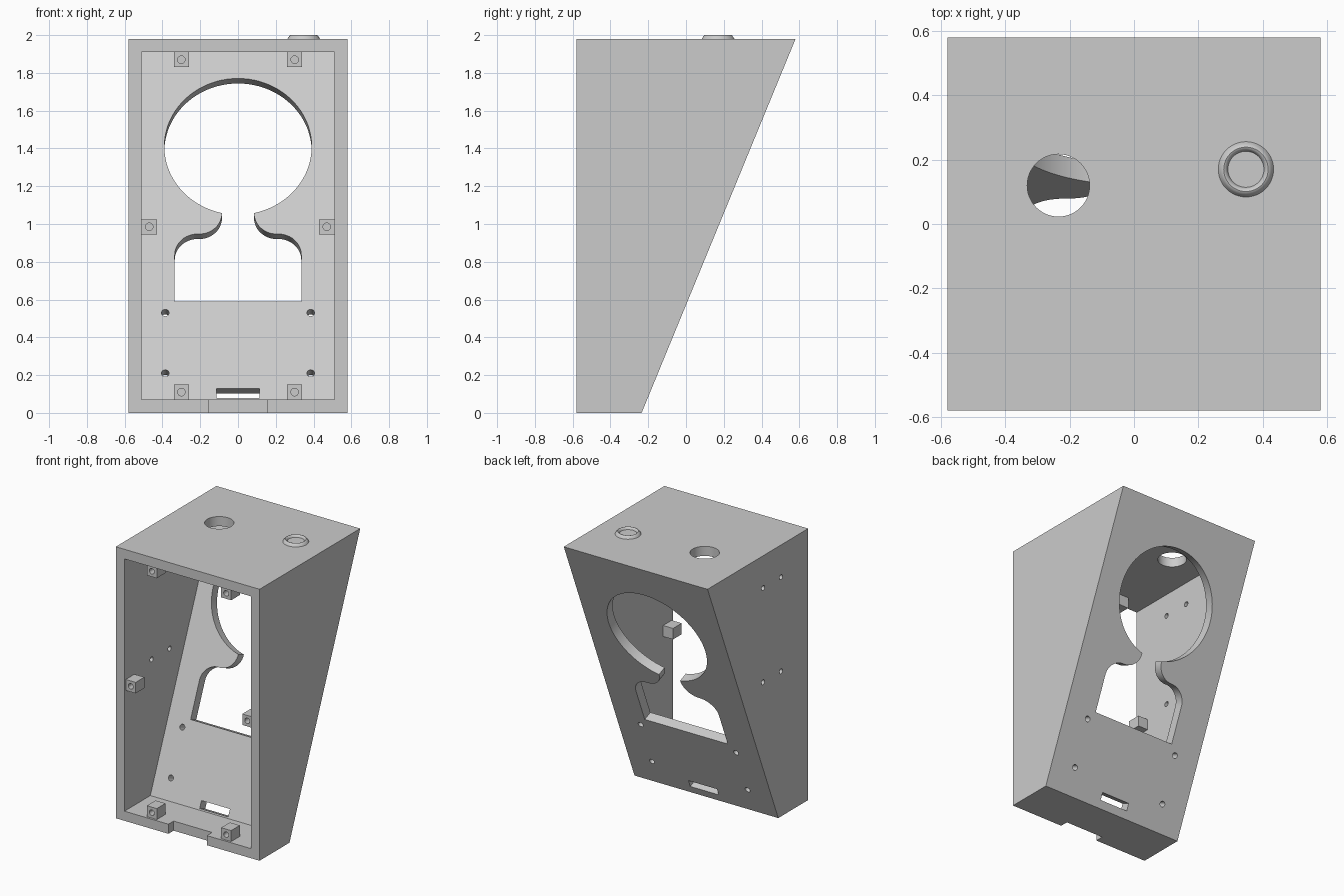
import bpy, math
from math import cos, sin, pi
from mathutils import Vector

cube = bpy.data.objects.get("Cube")
if cube:
    bpy.data.objects.remove(cube, do_unlink=True)

grey = bpy.data.materials.new("plain grey")
grey.use_nodes = True
grey.diffuse_color = (0.6, 0.6, 0.6, 1)
grey.node_tree.nodes["Principled BSDF"].inputs["Base Color"].default_value = (0.6, 0.6, 0.6, 1)

X, Y, Z = Vector((1, 0, 0)), Vector((0, 1, 0)), Vector((0, 0, 1))
HALF, TOP, WALL, FOOT = 0.58, 1.98, 0.07, -0.235
INNER = HALF - WALL
tilt = math.atan2(HALF - FOOT, TOP)
UP = Vector((0, sin(tilt), cos(tilt)))       # up along the sloping panel
OUT = Vector((0, cos(tilt), -sin(tilt)))     # panel's outward normal
BASE = Vector((0, FOOT, 0))


def add_mesh(name, verts, faces):
    mesh = bpy.data.meshes.new(name)
    mesh.from_pydata(verts, [], faces)
    mesh.materials.append(grey)
    obj = bpy.data.objects.new(name, mesh)
    bpy.context.collection.objects.link(obj)
    return obj


def prism(name, outline, origin, u, v, w, near, far):
    """Extrude a 2D outline in the u, v plane from near to far along w."""
    n = len(outline)
    area = sum(a[0] * b[1] - b[0] * a[1] for a, b in zip(outline, outline[1:] + outline[:1]))
    if area * u.cross(v).dot(w) < 0:
        outline = outline[::-1]
    verts = [origin + u * a + v * b + w * d for d in (near, far) for a, b in outline]
    faces = [list(range(n))[::-1], list(range(n, 2 * n))]
    faces += [(i, (i + 1) % n, n + (i + 1) % n, n + i) for i in range(n)]
    return add_mesh(name, verts, faces)


def arc(cx, cy, r, start, end, steps):
    angles = [start + (end - start) * i / steps for i in range(steps + 1)]
    return [(cx + r * cos(a), cy + r * sin(a)) for a in angles]


def circle(cx, cy, r, steps=24):
    return arc(cx, cy, r, 0, 2 * pi, steps)[:-1]


def rect(x0, x1, y0, y1):
    return [(x0, y0), (x1, y0), (x1, y1), (x0, y1)]


def cut(target, cutter):
    mod = target.modifiers.new("cut", "BOOLEAN")
    mod.operation, mod.solver, mod.object = "DIFFERENCE", "EXACT", cutter
    bpy.context.view_layer.objects.active = target
    bpy.ops.object.modifier_apply(modifier=mod.name)
    bpy.data.objects.remove(cutter, do_unlink=True)


def slope(z):
    """Height along the panel for a height z on its inner face."""
    return (z - WALL * sin(tilt)) / cos(tilt)


def panel_cut(outline):
    cut(housing, prism("cutter", outline, BASE, X, UP, OUT, -0.12, 0.06))


# Wedge housing, hollow and open at the front
origin = Vector((0, 0, 0))
side = [(-HALF, 0), (FOOT, 0), (HALF, TOP), (-HALF, TOP)]
housing = prism("housing", side, origin, Y, Z, X, -HALF, HALF)
back = lambda z: FOOT + z * math.tan(tilt) - WALL / cos(tilt)
low, high = WALL, TOP - WALL
cavity = [(-0.7, low), (back(low), low), (back(high), high), (-0.7, high)]
cut(housing, prism("cutter", cavity, origin, Y, Z, X, -INNER, INNER))

# Keyhole window: large circle, flared neck and square bottom
R, neck, hip, bend = 0.39, 0.085, 0.335, 0.12
centre = slope(1.41)
gap = math.asin(neck / R)
right = arc(0, centre, R, pi / 2, -pi / 2 + gap, 40)
join = right[-1][1]
right += arc(neck + bend, join, bend, pi, 1.5 * pi, 12)[1:]
right += arc(hip - bend, join - 2 * bend, bend, pi / 2, 0, 12)
right.append((hip, slope(0.59)))
panel_cut(right + [(-x, y) for x, y in right[:0:-1]])

# Cable slot and screw holes in the panel
panel_cut(rect(-0.115, 0.115, slope(0.08), slope(0.13)))
for x in (-0.385, 0.385):
    for z in (0.21, 0.53):
        panel_cut(circle(x, slope(z), 0.02))

# Round hole in the top, notch in the floor, screw holes in the right-hand wall
cut(housing, prism("cutter", circle(-0.235, 0.12, 0.097, 48), origin, X, Y, Z, 1.85, 2.1))
cut(housing, prism("cutter", rect(-0.155, 0.155, -0.7, -0.52), origin, X, Y, Z, -0.1, 0.1))
for y in (-0.267, -0.06):
    for z in (1.058, 1.745):
        cut(housing, prism("cutter", circle(y, z, 0.018), origin, Y, Z, X, -0.7, -0.45))

# Screw bosses around the open front
spots = [("top", 0.3, 1.87), ("middle", 0.47, 0.985), ("bottom", 0.3, 0.11)]
for level, x, z in spots:
    for name, s in (("left", 1), ("right", -1)):
        spot = Vector((s * x, -HALF + 0.015, z))
        boss = prism(f"{level}_{name}_boss", rect(-0.04, 0.04, -0.04, 0.04), spot, X, Z, Y, 0, 0.1)
        cut(boss, prism("cutter", circle(0, 0, 0.02), spot, X, Z, Y, -0.05, 0.08))

# Raised button ring on the top, with a flat centre
profile = [(0.086, 0), (0.08, 0.01), (0.074, 0.018), (0.069, 0.02),
           (0.064, 0.018), (0.059, 0.011), (0.056, 0.004)]
steps = 48
verts = [(0.348 + r * cos(2 * pi * i / steps), 0.17 + r * sin(2 * pi * i / steps), TOP + h)
         for r, h in profile for i in range(steps)]
faces = [(k * steps + i, k * steps + (i + 1) % steps,
          (k + 1) * steps + (i + 1) % steps, (k + 1) * steps + i)
         for k in range(len(profile) - 1) for i in range(steps)]
faces.append(list(range((len(profile) - 1) * steps, len(profile) * steps)))
ring = add_mesh("button_ring", verts, faces)

# Smooth the round surfaces, keep the edges sharp
bpy.ops.object.select_all(action="DESELECT")
for obj in (housing, ring):
    obj.select_set(True)
bpy.context.view_layer.objects.active = housing
bpy.ops.object.shade_smooth_by_angle(angle=math.radians(35))
